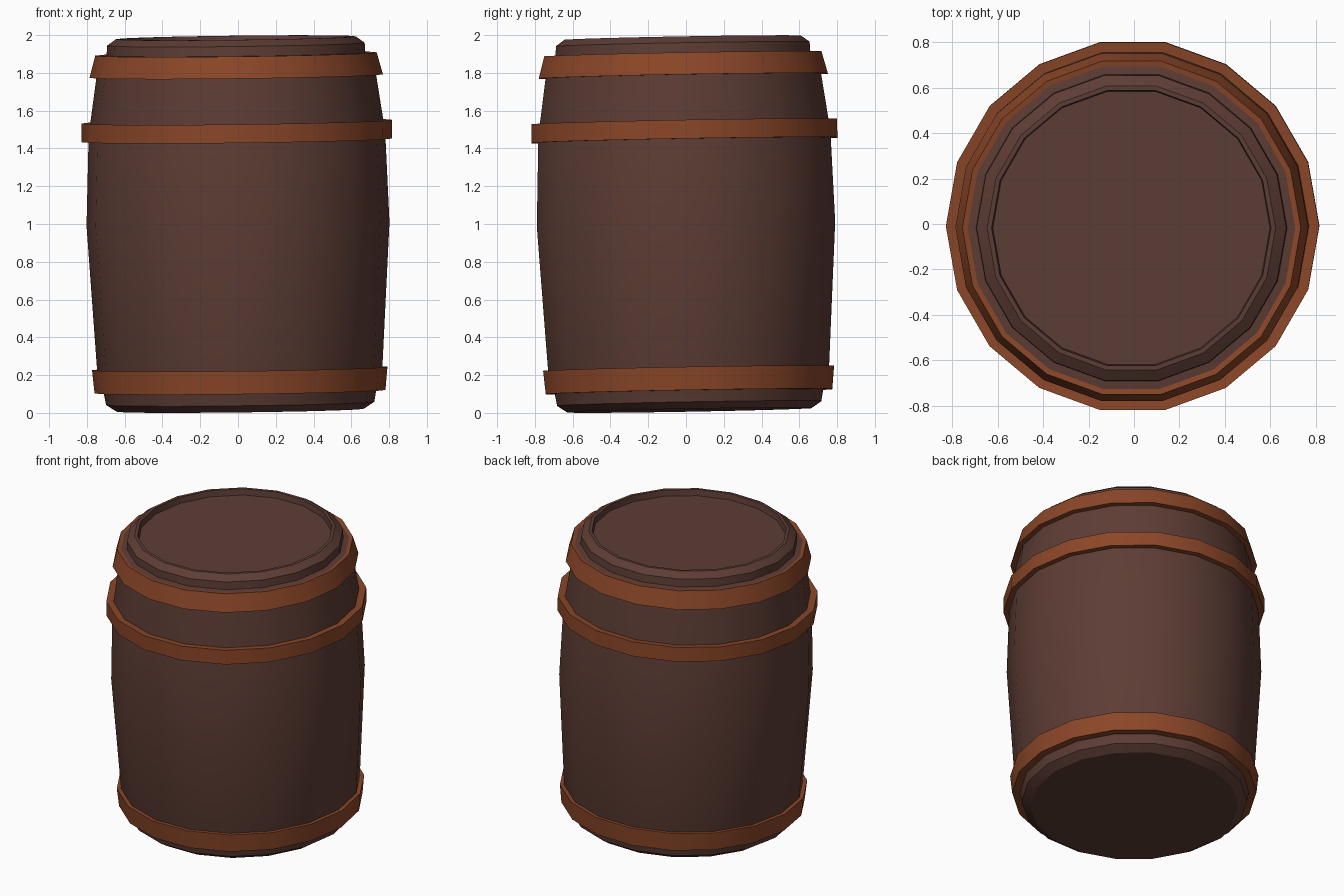
import bpy, bmesh, math
from mathutils import Matrix

if "Cube" in bpy.data.objects:
    bpy.data.objects.remove(bpy.data.objects["Cube"])

SIDES = 18
# the whole barrel leans very slightly about its middle
LEAN = (Matrix.Translation((0, 0, 1)) @ Matrix.Rotation(0.018, 4, 'X')
        @ Matrix.Rotation(-0.012, 4, 'Y') @ Matrix.Translation((0, 0, -1)))


def material(name, color):
    m = bpy.data.materials.new(name)
    m.diffuse_color = (*color, 1)
    m.use_nodes = True
    m.node_tree.nodes["Principled BSDF"].inputs["Base Color"].default_value = m.diffuse_color
    return m


def lathe(name, profile, mat, closed=False):
    """Spin (radius, height) points; closed loops make rings, open ones get end caps."""
    bm = bmesh.new()
    rings = [[bm.verts.new((r * math.cos(2 * math.pi * i / SIDES),
                            r * math.sin(2 * math.pi * i / SIDES), z))
              for i in range(SIDES)] for r, z in profile]
    pairs = list(zip(rings, rings[1:]))
    if closed:
        pairs.append((rings[-1], rings[0]))
    else:
        bm.faces.new(rings[0][::-1])
        bm.faces.new(rings[-1])
    for a, b in pairs:
        for i in range(SIDES):
            j = (i + 1) % SIDES
            bm.faces.new((a[i], a[j], b[j], b[i]))
    bm.transform(LEAN)
    bmesh.ops.recalc_face_normals(bm, faces=bm.faces)
    me = bpy.data.meshes.new(name)
    bm.to_mesh(me)
    bm.free()
    me.materials.append(mat)
    ob = bpy.data.objects.new(name, me)
    bpy.context.collection.objects.link(ob)
    bpy.context.view_layer.objects.active = ob
    ob.select_set(True)
    bpy.ops.object.shade_smooth_by_angle(angle=math.radians(30))
    ob.select_set(False)


wood = material("dark_wood", (0.110, 0.046, 0.035))
rust = material("rusty_metal", (0.258, 0.062, 0.021))

# wooden body with bevelled ends and a recessed lid
lathe("barrel_body", [
    (0.655, 0.014), (0.71, 0.05), (0.722, 0.115), (0.755, 0.23), (0.802, 1.0),
    (0.785, 1.48), (0.735, 1.82), (0.73, 1.895), (0.685, 1.90), (0.682, 1.952),
    (0.635, 1.986), (0.615, 1.986), (0.61, 1.945)], wood)

# metal hoops: name, bottom radius, bottom z, top radius, top z, inner radius
for name, r0, z0, r1, z1, ri in (
        ("bottom_hoop", 0.77, 0.112, 0.782, 0.235, 0.70),
        ("middle_hoop", 0.822, 1.443, 0.822, 1.542, 0.76),
        ("top_hoop", 0.777, 1.783, 0.745, 1.900, 0.715)):
    lathe(name, [(r0, z0), (r1, z1), (ri, z1 - 0.005), (ri, z0)], rust, closed=True)
